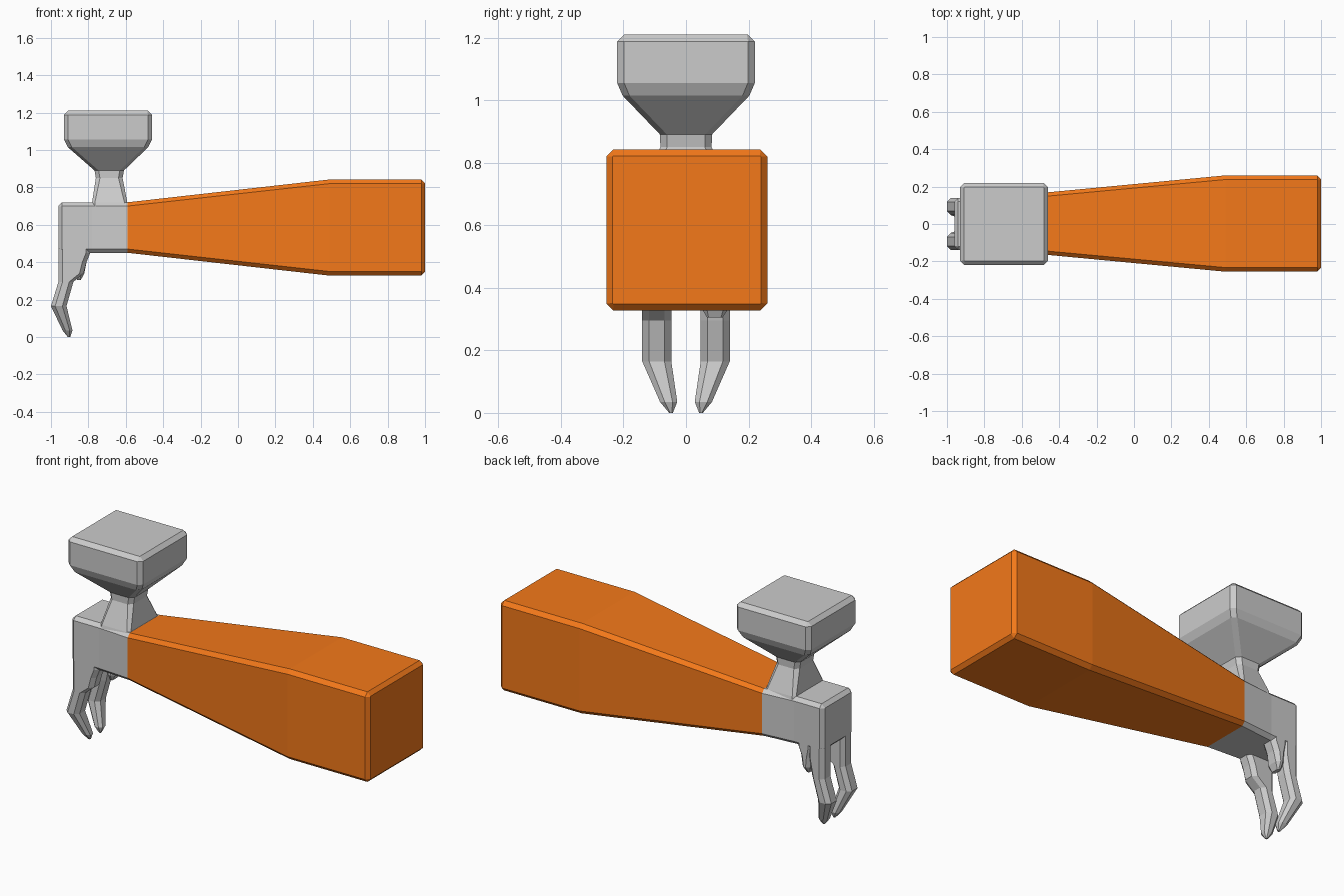
import bpy, bmesh

def ring(a0, a1, b0, b1, c):
    """Rectangle with cut corners, as eight points."""
    return [(a0 + c, b0), (a1 - c, b0), (a1, b0 + c), (a1, b1 - c),
            (a1 - c, b1), (a0 + c, b1), (a0, b1 - c), (a0, b0 + c)]

def loft(name, axis, sections, mat=None):
    """Skin sections (position, a0, a1, b0, b1, corner) along x or z."""
    bm = bmesh.new()
    rings = []
    for t, *rect in sections:
        rings.append([bm.verts.new((t, a, b) if axis == 'x' else (a, b, t))
                      for a, b in ring(*rect)])
    for r, s in zip(rings, rings[1:]):
        for i in range(8):
            j = (i + 1) % 8
            bm.faces.new((r[i], r[j], s[j], s[i]))
    bm.faces.new(rings[0])
    bm.faces.new(rings[-1])
    bmesh.ops.recalc_face_normals(bm, faces=bm.faces)
    me = bpy.data.meshes.new(name)
    bm.to_mesh(me)
    bm.free()
    ob = bpy.data.objects.new(name, me)
    bpy.context.collection.objects.link(ob)
    if mat:
        me.materials.append(mat)
    return ob

wood = bpy.data.materials.new("orange_wood")
wood.diffuse_color = (0.9, 0.19, 0.01, 1)

# Tapered handle with a chamfered butt
loft("handle", 'x', [
    (-0.59, -0.153, 0.157, 0.45, 0.72, 0.02),
    (0.49, -0.255, 0.26, 0.328, 0.842, 0.022),
    (0.98, -0.255, 0.26, 0.328, 0.842, 0.022),
    (1.0, -0.235, 0.24, 0.348, 0.822, 0.003)], wood)

# Body of the head
loft("head_body", 'x', [
    (-0.96, -0.12, 0.12, 0.47, 0.70, 0.003),
    (-0.94, -0.14, 0.14, 0.45, 0.72, 0.02),
    (-0.78, -0.14, 0.14, 0.45, 0.72, 0.02),
    (-0.59, -0.153, 0.157, 0.45, 0.72, 0.02)])

# Flared neck and striking block
loft("striking_block", 'z', [
    (0.70, -0.78, -0.59, -0.14, 0.14, 0.015),
    (0.72, -0.78, -0.592, -0.135, 0.135, 0.015),
    (0.85, -0.76, -0.617, -0.082, 0.082, 0.022),
    (0.89, -0.767, -0.61, -0.083, 0.083, 0.022),
    (1.015, -0.91, -0.48, -0.203, 0.203, 0.022),
    (1.055, -0.93, -0.46, -0.22, 0.22, 0.022),
    (1.188, -0.93, -0.46, -0.22, 0.22, 0.022),
    (1.21, -0.908, -0.482, -0.198, 0.198, 0.003)])

# Claws: shared bent tip, with different roots on each side
def claw(name, side, root):
    tip = [(0.295, -0.96, -0.88, 0.047, 0.14, 0.022),
           (0.165, -1.0, -0.917, 0.047, 0.14, 0.022),
           (0.035, -0.938, -0.885, 0.028, 0.083, 0.015),
           (0.0, -0.91, -0.897, 0.042, 0.054, 0.003)]
    upper = [(z, -0.96, x1, 0.047, 0.14, 0.022) for z, x1 in root]
    loft(name, 'z', [(z, x0, x1, *sorted((side * y0, side * y1)), c)
                     for z, x0, x1, y0, y1, c in upper + tip])

claw("front_claw", -1, [(0.50, -0.79), (0.45, -0.79), (0.40, -0.81), (0.34, -0.825)])
claw("back_claw", 1, [(0.50, -0.86), (0.40, -0.86)])

# Short spur behind the back claw
loft("back_claw_spur", 'z', [
    (0.48, -0.89, -0.79, 0.047, 0.14, 0.022),
    (0.45, -0.89, -0.79, 0.047, 0.14, 0.022),
    (0.40, -0.88, -0.81, 0.047, 0.14, 0.022),
    (0.34, -0.87, -0.822, 0.047, 0.14, 0.018),
    (0.305, -0.86, -0.84, 0.067, 0.117, 0.005)])
